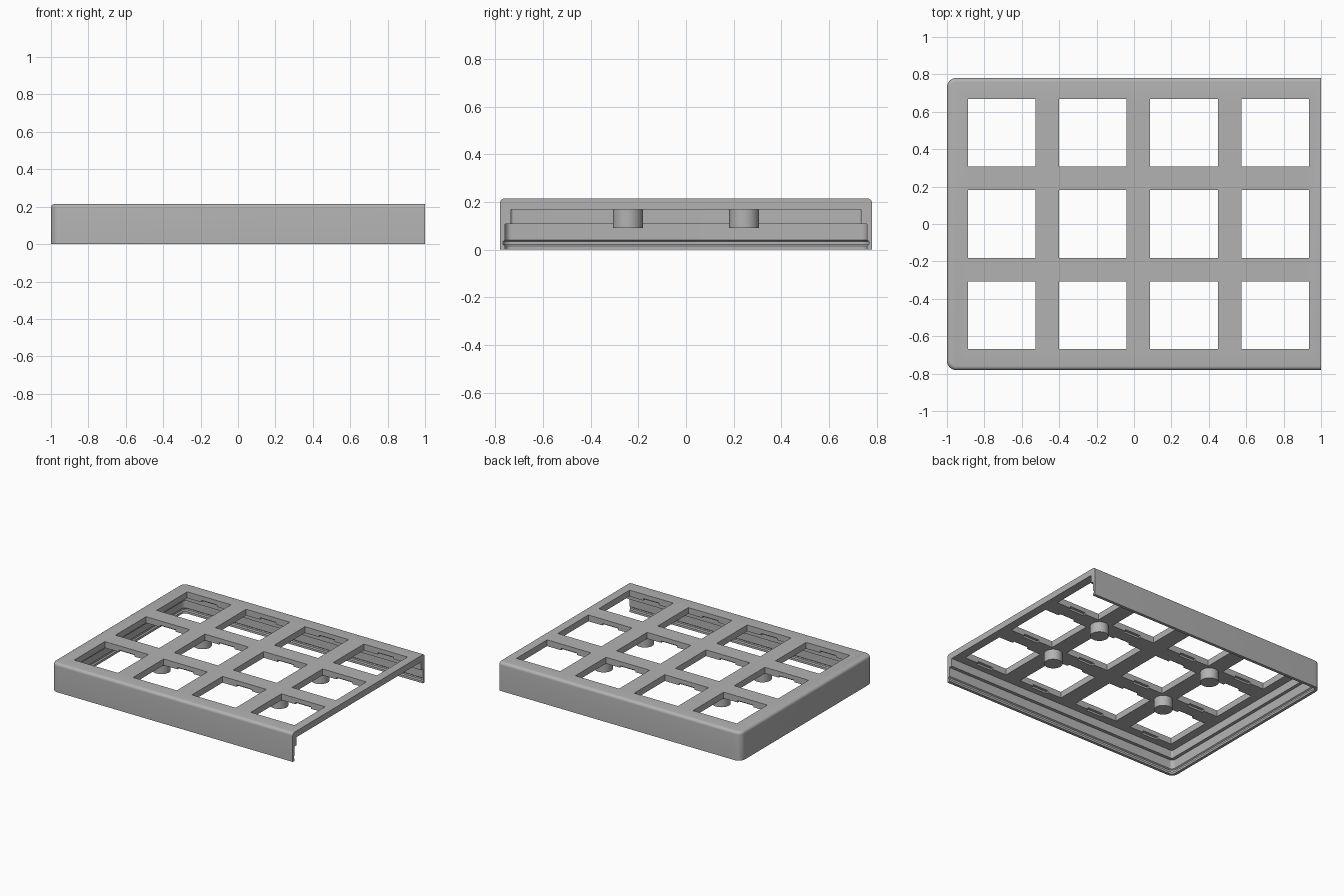
import bpy, bmesh
from math import sin, cos, pi, radians

if "Cube" in bpy.data.objects:
    bpy.data.objects.remove(bpy.data.objects["Cube"])

WIDTH_Y, TOP, PLATE = 0.781, 0.215, 0.168
PITCH, HOLE = 0.4875, 0.362
HOLE_X = [-0.7075 + PITCH * i for i in range(4)]
HOLE_Y = [PITCH * j for j in (-1, 0, 1)]

grey = bpy.data.materials.new("plain grey")
grey.use_nodes = True
colour = (0.45, 0.45, 0.45, 1)
grey.diffuse_color = colour
grey.node_tree.nodes["Principled BSDF"].inputs["Base Color"].default_value = colour


def make_object(name, bm):
    bmesh.ops.recalc_face_normals(bm, faces=bm.faces)
    mesh = bpy.data.meshes.new(name)
    bm.to_mesh(mesh)
    bm.free()
    mesh.materials.append(grey)
    ob = bpy.data.objects.new(name, mesh)
    bpy.context.collection.objects.link(ob)
    return ob


def outline(inset, end_x, steps=8):
    """Rectangle with rounded corners on the closed end and a square open end."""
    r = max(0.05 - inset, 0.012)
    cx, cy = -1 + inset + r, WIDTH_Y - inset - r
    pts = [(end_x, WIDTH_Y - inset)]
    for side, start in ((1, pi / 2), (-1, pi)):
        for i in range(steps + 1):
            a = start + pi / 2 * i / steps
            pts.append((cx + r * cos(a), side * cy + r * sin(a)))
    return pts + [(end_x, inset - WIDTH_Y)]


def loft(name, levels, end_x):
    """Solid stacked from outlines given as (inset, height)."""
    bm = bmesh.new()
    rings = [[bm.verts.new((x, y, z)) for x, y in outline(inset, end_x)]
             for inset, z in levels]
    for low, high in zip(rings, rings[1:]):
        for i in range(len(low)):
            k = (i + 1) % len(low)
            bm.faces.new((low[i], low[k], high[k], high[i]))
    bm.faces.new(rings[0])
    bm.faces.new(rings[-1])
    return make_object(name, bm)


def hole_boxes(name, sx, sy, z0, z1):
    """One box at every opening of the grid."""
    bm = bmesh.new()
    for x in HOLE_X:
        for y in HOLE_Y:
            verts = bmesh.ops.create_cube(bm, size=1)["verts"]
            for v in verts:
                v.co = (x + v.co.x * sx, y + v.co.y * sy,
                        z0 + (v.co.z + 0.5) * (z1 - z0))
    return make_object(name, bm)


def activate(ob):
    bpy.ops.object.select_all(action="DESELECT")
    ob.select_set(True)
    bpy.context.view_layer.objects.active = ob


def cut(target, cutter):
    mod = target.modifiers.new("cut", "BOOLEAN")
    mod.operation, mod.solver, mod.object = "DIFFERENCE", "EXACT", cutter
    activate(target)
    bpy.ops.object.modifier_apply(modifier=mod.name)
    bpy.data.objects.remove(cutter)


# Outer case with a rounded top edge
R = 0.022
edge = [(R - R * cos(a), TOP - R + R * sin(a))
        for a in (pi / 2 * i / 6 for i in range(7))]
case = loft("case_cover", [(0, 0)] + edge, 1)

# Stepped cavity with a snap groove, open at one end
cut(case, loft("cavity", [(0.022, -0.02), (0.022, 0.016), (0.013, 0.022),
                          (0.013, 0.034), (0.022, 0.040), (0.022, 0.108),
                          (0.046, 0.108), (0.046, PLATE)], 1.1))

# Grid of square openings, with clip notches under two edges of each
cut(case, hole_boxes("openings", HOLE, HOLE, 0.1, 0.3))
cut(case, hole_boxes("clip_notches", 0.13, HOLE + 0.04, 0.15, 0.182))
activate(case)
bpy.ops.object.shade_smooth_by_angle(angle=radians(30))

# Support pegs under the outer crossings of the grid
for x, side in ((HOLE_X[0], "right"), (HOLE_X[2], "left")):
    for y, end in ((-PITCH / 2, "front"), (PITCH / 2, "back")):
        bpy.ops.mesh.primitive_cylinder_add(
            vertices=32, radius=0.063, depth=0.085,
            location=(x + PITCH / 2, y, 0.09 + 0.0425))
        peg = bpy.context.object
        peg.name = f"support_peg_{end}_{side}"
        peg.data.materials.append(grey)
        bpy.ops.object.shade_smooth_by_angle(angle=radians(30))
